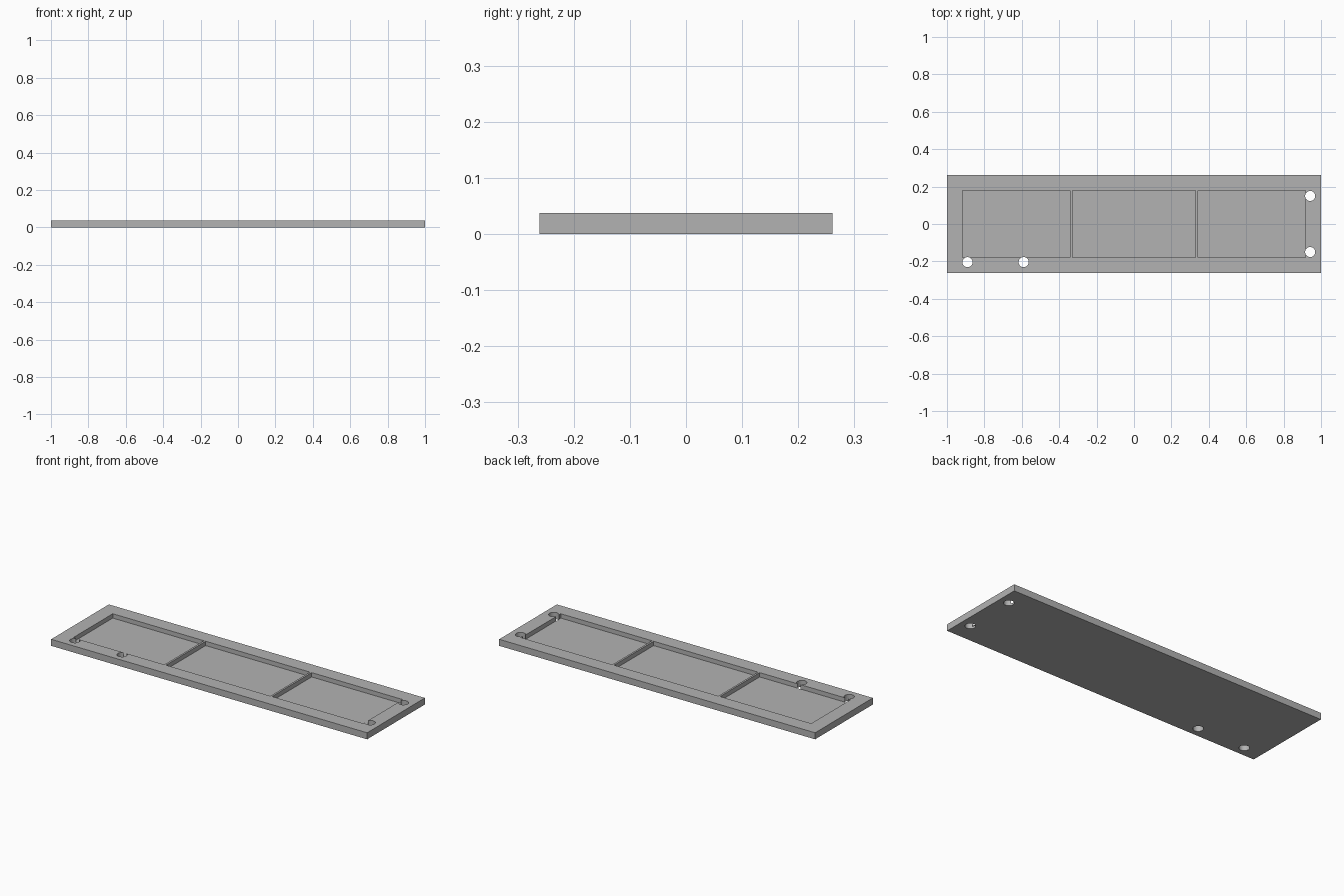
import bpy

if "Cube" in bpy.data.objects:
    bpy.data.objects.remove(bpy.data.objects["Cube"])

THICK, FLOOR = 0.0375, 0.0125

grey = bpy.data.materials.new("grey")
grey.diffuse_color = (0.45, 0.45, 0.45, 1)
grey.use_nodes = True
grey.node_tree.nodes["Principled BSDF"].inputs["Base Color"].default_value = grey.diffuse_color


def box(name, x0, x1, y0, y1, z0, z1):
    bpy.ops.mesh.primitive_cube_add(
        size=1, location=((x0 + x1) / 2, (y0 + y1) / 2, (z0 + z1) / 2))
    ob = bpy.context.object
    ob.name = name
    ob.scale = (x1 - x0, y1 - y0, z1 - z0)
    bpy.ops.object.transform_apply(location=True, rotation=False, scale=True)
    return ob


def cut(target, cutter):
    mod = target.modifiers.new("cut", 'BOOLEAN')
    mod.operation = 'DIFFERENCE'
    mod.solver = 'EXACT'
    mod.object = cutter
    bpy.context.view_layer.objects.active = target
    bpy.ops.object.modifier_apply(modifier=mod.name)
    bpy.data.objects.remove(cutter)


# Flat rectangular panel
panel = box("panel", -1, 1, -0.261, 0.261, 0, THICK)
panel.data.materials.append(grey)

# Three shallow pockets separated by thin dividers
for x0, x1 in [(-0.918, -0.341), (-0.330, 0.330), (0.341, 0.918)]:
    cut(panel, box("pocket_cutter", x0, x1, -0.179, 0.179, FLOOR, 0.1))

# Round through holes along the front and right borders
for x, y in [(-0.89, -0.204), (-0.59, -0.204), (0.942, 0.15), (0.942, -0.15)]:
    bpy.ops.mesh.primitive_cylinder_add(
        vertices=40, radius=0.027, depth=0.2, location=(x, y, 0.02))
    cut(panel, bpy.context.object)

# Smooth hole walls, crisp edges elsewhere
bpy.ops.object.select_all(action='DESELECT')
panel.select_set(True)
bpy.context.view_layer.objects.active = panel
bpy.ops.object.shade_smooth_by_angle(angle=0.5)
